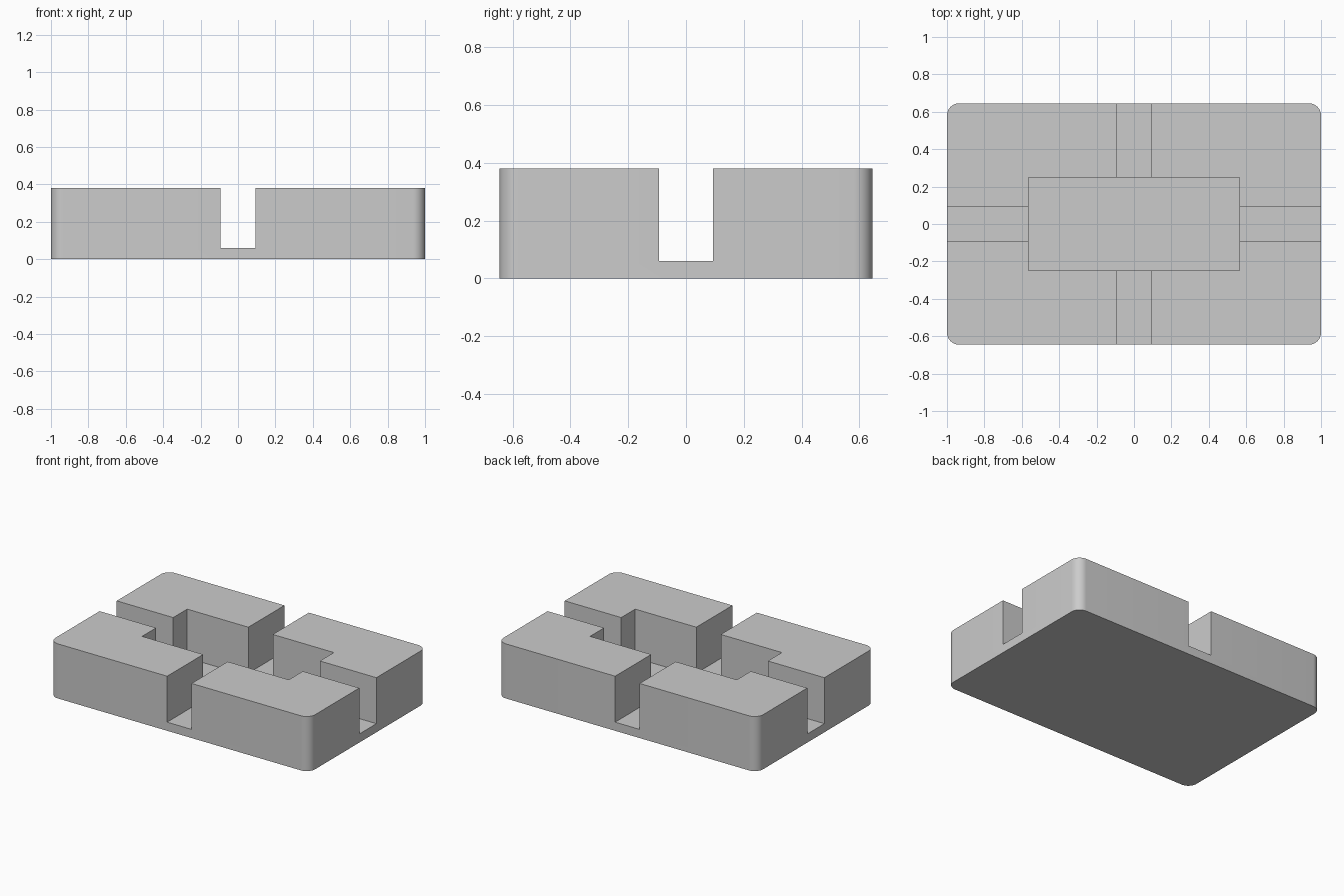
import bpy, bmesh, math
from mathutils import Matrix

cube = bpy.data.objects.get("Cube")
if cube:
    bpy.data.objects.remove(cube, do_unlink=True)

LENGTH, WIDTH, HEIGHT = 2.0, 1.29, 0.38
CORNER = 0.065
SLOT, SLOT_FLOOR = 0.188, 0.06
POCKET_X, POCKET_Y, POCKET_FLOOR = 1.13, 0.496, 0.04

grey = bpy.data.materials.new("plain_grey")
grey.use_nodes = True
colour = (0.6, 0.6, 0.6, 1)
grey.diffuse_color = colour
grey.node_tree.nodes["Principled BSDF"].inputs["Base Color"].default_value = colour


def box(name, sx, sy, z0, z1, round_corners=0):
    """Centred box, optionally with rounded upright edges."""
    bm = bmesh.new()
    bmesh.ops.create_cube(bm, size=1)
    bmesh.ops.transform(
        bm, verts=bm.verts,
        matrix=Matrix.Translation((0, 0, (z0 + z1) / 2)) @ Matrix.Diagonal((sx, sy, z1 - z0, 1)))
    if round_corners:
        upright = [e for e in bm.edges if abs(e.verts[0].co.z - e.verts[1].co.z) > 0.01]
        bmesh.ops.bevel(bm, geom=upright, offset=round_corners, segments=10,
                        profile=0.5, affect='EDGES')
    mesh = bpy.data.meshes.new(name)
    bm.to_mesh(mesh)
    bm.free()
    mesh.materials.append(grey)
    obj = bpy.data.objects.new(name, mesh)
    bpy.context.collection.objects.link(obj)
    return obj


# Rounded block
block = box("block", LENGTH, WIDTH, 0, HEIGHT, CORNER)

# Two crossing slots and a slightly deeper central pocket
cutters = [
    box("long_slot_cutter", LENGTH + 1, SLOT, SLOT_FLOOR, 1),
    box("cross_slot_cutter", SLOT, WIDTH + 1, SLOT_FLOOR, 1.1),
    box("pocket_cutter", POCKET_X, POCKET_Y, POCKET_FLOOR, 1.2),
]
bpy.ops.object.select_all(action='DESELECT')
block.select_set(True)
bpy.context.view_layer.objects.active = block
for cutter in cutters:
    cutter.hide_render = True
    mod = block.modifiers.new(cutter.name, 'BOOLEAN')
    mod.operation = 'DIFFERENCE'
    mod.solver = 'EXACT'
    mod.object = cutter
    bpy.ops.object.modifier_apply(modifier=mod.name)
    bpy.data.objects.remove(cutter, do_unlink=True)

bpy.ops.object.shade_smooth_by_angle(angle=math.radians(30))
